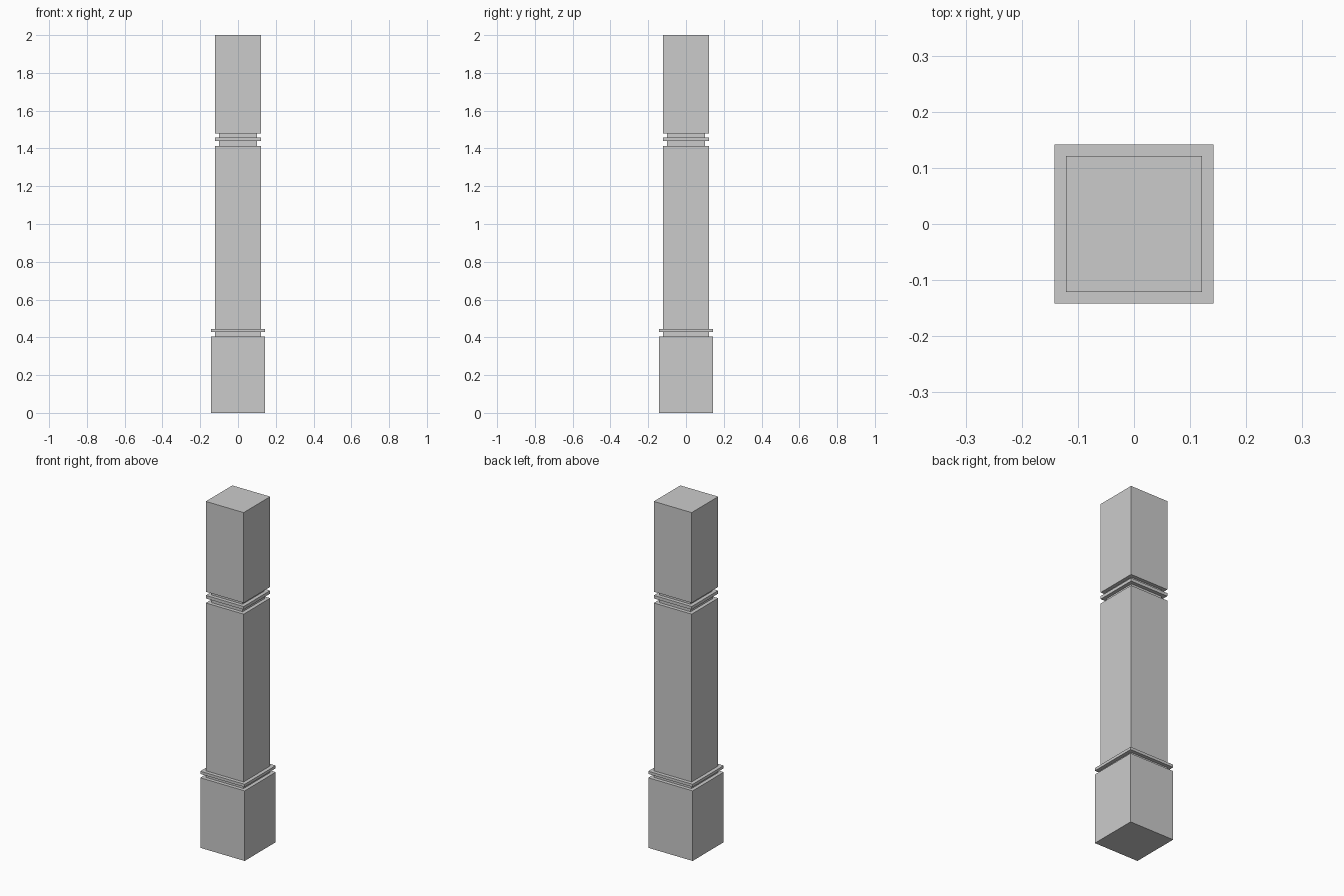
import bpy, bmesh

if "Cube" in bpy.data.objects:
    bpy.data.objects.remove(bpy.data.objects["Cube"])

# Stepped profile of the square pillar: (half width, height), bottom to top
BASE, SHAFT, NECK = 0.142, 0.121, 0.10
profile = [
    (BASE, 0.0), (BASE, 0.405),            # plinth
    (SHAFT, 0.405), (SHAFT, 0.427),        # groove above the plinth
    (BASE, 0.427), (BASE, 0.443),          # lower band
    (SHAFT, 0.443), (SHAFT, 1.413),        # main shaft
    (NECK, 1.413), (NECK, 1.439),          # lower neck groove
    (SHAFT, 1.439), (SHAFT, 1.457),        # upper band
    (NECK, 1.457), (NECK, 1.478),          # upper neck groove
    (SHAFT, 1.478), (SHAFT, 2.0),          # top block
]


def square_sweep(name, points):
    """Sweep a profile around a square to make one closed solid."""
    bm = bmesh.new()
    corners = [(-1, -1), (1, -1), (1, 1), (-1, 1)]
    rings = [[bm.verts.new((sx * r, sy * r, z)) for sx, sy in corners]
             for r, z in points]
    for low, high in zip(rings, rings[1:]):
        for i in range(4):
            j = (i + 1) % 4
            bm.faces.new((low[i], low[j], high[j], high[i]))
    bm.faces.new(rings[0][::-1])
    bm.faces.new(rings[-1])
    mesh = bpy.data.meshes.new(name)
    bm.to_mesh(mesh)
    bm.free()
    obj = bpy.data.objects.new(name, mesh)
    bpy.context.collection.objects.link(obj)
    return obj


square_sweep("square_pillar", profile)
